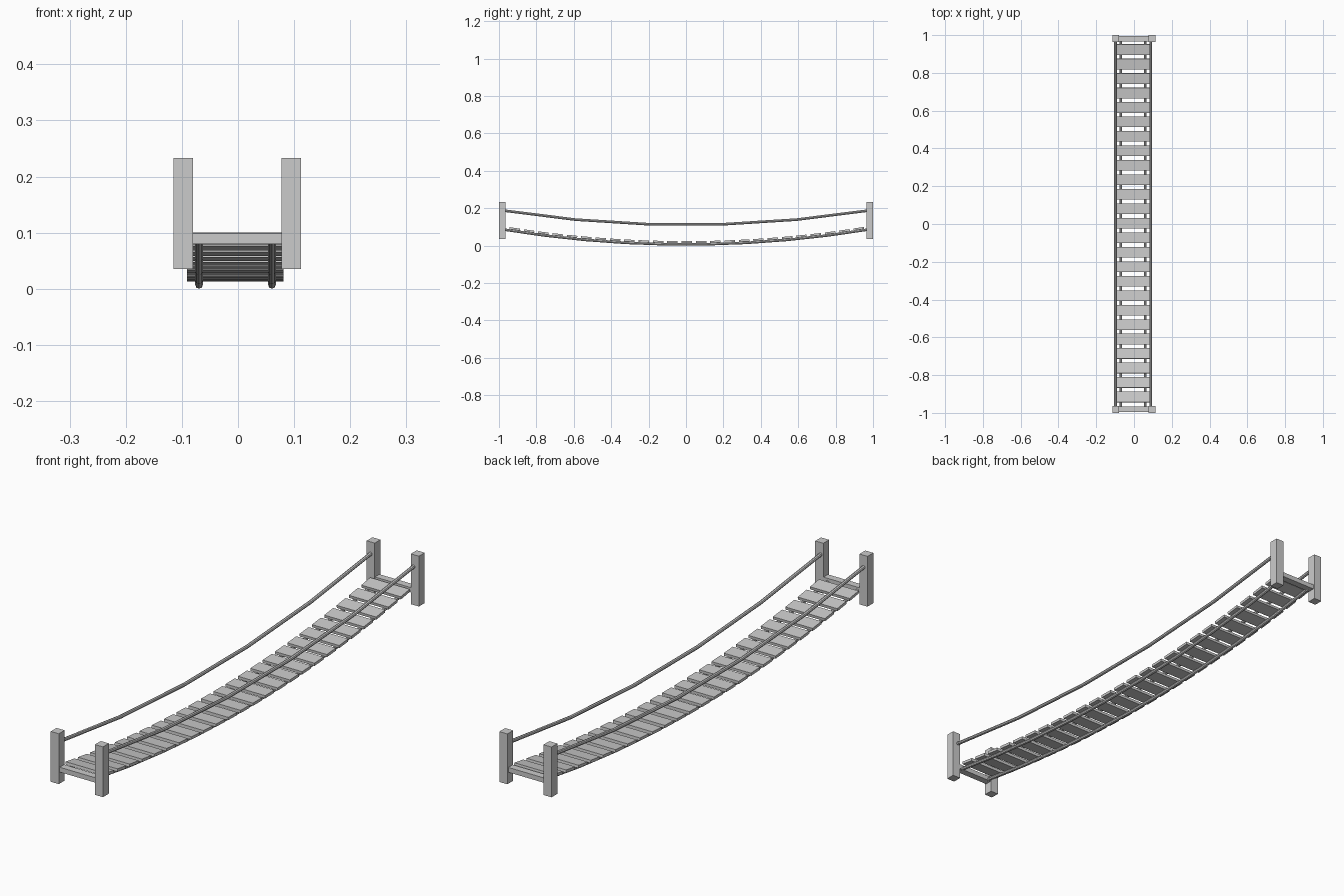
import bpy, math

if "Cube" in bpy.data.objects:
    bpy.data.objects.remove(bpy.data.objects["Cube"])

XC = -0.0045  # deck centre line


def box(name, centre, size, pitch=0.0):
    bpy.ops.mesh.primitive_cube_add(size=1, location=centre, rotation=(pitch, 0, 0))
    ob = bpy.context.object
    ob.name = name
    ob.scale = size
    return ob


def sag(y, low, curve):
    return low + curve * y * y


# Sagging rope: octagonal tube swept through points on a parabola
def rope(name, x, low, curve, segments, end, radius):
    cu = bpy.data.curves.new(name, 'CURVE')
    cu.dimensions = '3D'
    cu.bevel_depth = radius
    cu.bevel_resolution = 2
    cu.use_fill_caps = True
    sp = cu.splines.new('POLY')
    sp.points.add(segments)
    for i, p in enumerate(sp.points):
        y = end * (2 * i / segments - 1)
        p.co = (x, y, sag(y, low, curve), 1)
    sp.use_smooth = False
    ob = bpy.data.objects.new(name, cu)
    bpy.context.collection.objects.link(ob)


# End posts and the cross beams between them
for sy, end in ((-1, "front"), (1, "back")):
    for x, side in ((-0.0975, "left"), (0.095, "right")):
        box(f"{end}_{side}_post", (x, sy * 0.982, 0.134), (0.035, 0.036, 0.198))
    box(f"{end}_cross_beam", (XC, sy * 0.980, 0.0895), (0.199, 0.028, 0.019))

# Handrail ropes and deck-bearing ropes
for s, side in ((-1, "left"), (1, "right")):
    rope(f"{side}_hand_rope", XC + s * 0.0935, 0.111, 0.08, 5, 0.985, 0.007)
    rope(f"{side}_deck_rope", XC + s * 0.065, 0.006, 0.084, 9, 0.98, 0.0068)

# Deck planks following the sag
COUNT = 25
for i in range(COUNT):
    y = 0.92 * (2 * i / (COUNT - 1) - 1) + 0.004
    box(f"plank_{i + 1:02d}", (XC, y, sag(y, 0.0185, 0.084)),
        (0.172, 0.056, 0.011), math.atan(2 * 0.084 * y))
